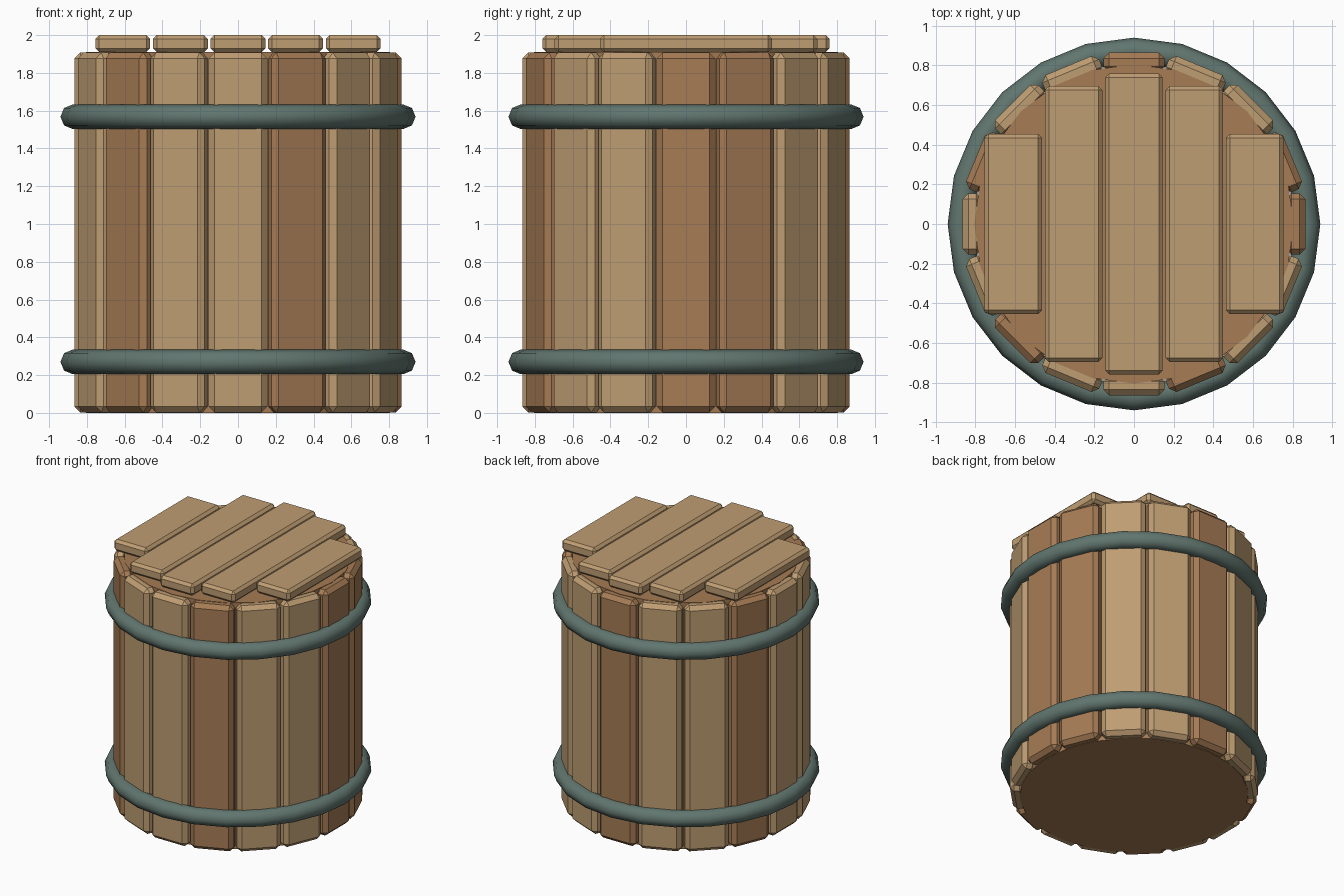
import bpy, bmesh, math
from mathutils import Matrix

if "Cube" in bpy.data.objects:
    bpy.data.objects.remove(bpy.data.objects["Cube"])


def material(name, rgb):
    m = bpy.data.materials.new(name)
    m.diffuse_color = (*rgb, 1)
    m.use_nodes = True
    m.node_tree.nodes["Principled BSDF"].inputs["Base Color"].default_value = m.diffuse_color
    return m


TAN = material("tan_wood", (0.52, 0.34, 0.17))
BROWN = material("brown_wood", (0.38, 0.20, 0.09))
IRON = material("hoop_iron", (0.12, 0.18, 0.16))


def finish(name, bm, mat):
    bmesh.ops.recalc_face_normals(bm, faces=bm.faces)
    me = bpy.data.meshes.new(name)
    bm.to_mesh(me)
    bm.free()
    me.materials.append(mat)
    ob = bpy.data.objects.new(name, me)
    bpy.context.collection.objects.link(ob)
    return ob


def plank(name, size, centre, bevel, mat, angle=0.0):
    """Chamfered box, turned about the z axis."""
    bm = bmesh.new()
    bmesh.ops.create_cube(bm, size=1)
    bmesh.ops.scale(bm, vec=size, verts=bm.verts)
    bmesh.ops.bevel(bm, geom=bm.edges[:], offset=bevel, segments=1,
                    affect='EDGES', profile=0.5)
    bmesh.ops.transform(bm, verts=bm.verts,
                        matrix=Matrix.Rotation(angle, 4, 'Z') @ Matrix.Translation(centre))
    return finish(name, bm, mat)


# Solid core, visible between the staves and on both ends
bm = bmesh.new()
bmesh.ops.create_cone(bm, cap_ends=True, segments=24, radius1=0.805,
                      radius2=0.805, depth=1.91,
                      matrix=Matrix.Translation((0, 0, 0.955)))
finish("core", bm, BROWN)

# Ring of sixteen staves, every third one darker
for i in range(16):
    plank(f"stave_{i + 1}", (0.10, 0.31, 1.904), (0.815, 0, 0.955), 0.03,
          BROWN if i % 3 == 0 else TAN, -i * math.tau / 16)

# Lid planks, shorter towards the sides
for i, half in enumerate((0.455, 0.695, 0.76, 0.695, 0.455)):
    plank(f"lid_plank_{i + 1}", (0.29, half * 2, 0.09),
          ((i - 2) * 0.305, 0, 1.955), 0.02, TAN)

# Two iron hoops
for name, z in (("lower_hoop", 0.27), ("upper_hoop", 1.568)):
    bpy.ops.mesh.primitive_torus_add(major_radius=0.875, minor_radius=0.065,
                                     major_segments=24, minor_segments=8,
                                     location=(0, 0, z))
    hoop = bpy.context.object
    hoop.name = name
    hoop.data.materials.append(IRON)
    bpy.ops.object.shade_smooth()
